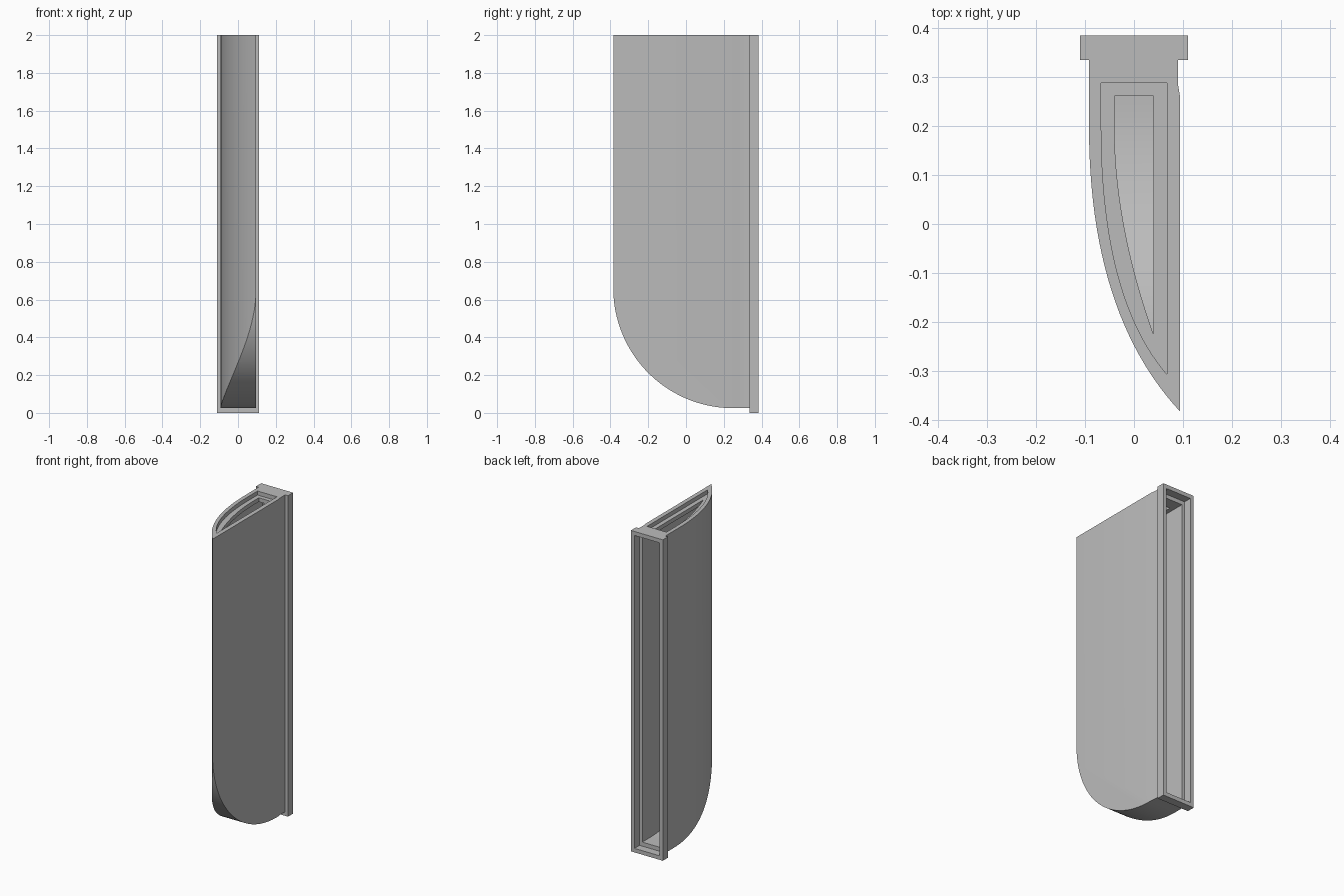
import bpy, bmesh, math
from mathutils import Vector

if "Cube" in bpy.data.objects:
    bpy.data.objects.remove(bpy.data.objects["Cube"], do_unlink=True)

grey = bpy.data.materials.new("plain grey")
grey.use_nodes = True
colour = (0.5, 0.5, 0.5, 1)
grey.diffuse_color = colour
grey.node_tree.nodes["Principled BSDF"].inputs["Base Color"].default_value = colour


def prism(name, points, direction):
    """Extrude a closed outline along a direction."""
    bm = bmesh.new()
    face = bm.faces.new([bm.verts.new(p) for p in points])
    extruded = bmesh.ops.extrude_face_region(bm, geom=[face])["geom"]
    verts = [v for v in extruded if isinstance(v, bmesh.types.BMVert)]
    bmesh.ops.translate(bm, verts=verts, vec=direction)
    bmesh.ops.recalc_face_normals(bm, faces=bm.faces)
    mesh = bpy.data.meshes.new(name)
    bm.to_mesh(mesh)
    bm.free()
    mesh.materials.append(grey)
    obj = bpy.data.objects.new(name, mesh)
    bpy.context.collection.objects.link(obj)
    return obj


def plan(name, back, start, control, end, z0, z1, steps=24):
    """Upright prism: straight left side, curved right side, square back."""
    a, b, c = Vector(start), Vector(control), Vector(end)
    outline = list(back)
    for i in range(steps + 1):
        t = i / steps
        outline.append(a * (1 - t) ** 2 + b * 2 * t * (1 - t) + c * t * t)
    return prism(name, [(p[0], p[1], z0) for p in outline], (0, 0, z1 - z0))


def side(name, radius, back, top, steps=40):
    """Side silhouette with a rounded lower front corner."""
    cy, cz = 0.25, 0.66
    outline = [(back, top), (back, cz - radius)]
    for i in range(steps + 1):
        t = math.pi / 2 * i / steps
        outline.append((cy - radius * math.sin(t), cz - radius * math.cos(t)))
    outline.append((cy - radius, top))
    return prism(name, [(-0.3, y, z) for y, z in outline], (0.6, 0, 0))


def box(name, x, y0, y1, z0, z1):
    return prism(name, [(-x, y0, z0), (x, y0, z0), (x, y1, z0), (-x, y1, z0)],
                 (0, 0, z1 - z0))


def combine(target, tool, operation):
    tool.hide_render = True
    mod = target.modifiers.new(operation, "BOOLEAN")
    mod.operation, mod.object, mod.solver = operation, tool, "EXACT"
    bpy.context.view_layer.objects.active = target
    bpy.ops.object.modifier_apply(modifier=mod.name)
    bpy.data.objects.remove(tool, do_unlink=True)


# Outer shell: curved plan trimmed by the rounded side silhouette
body = plan("hollow_housing",
            [(0.094, 0.26), (0.09, 0.285), (0.09, 0.36), (-0.092, 0.36)],
            (-0.092, 0.2), (-0.092, -0.183), (0.094, -0.383), 0, 2)
combine(body, side("shell_side", 0.635, 0.5, 2.2), "INTERSECT")

# Rear flange
combine(body, box("rear_flange", 0.11, 0.335, 0.385, 0, 2), "UNION")

# Inner cavity, open at the back
cavity = plan("cavity", [(0.067, 0.36), (-0.067, 0.36)],
              (-0.067, 0.2), (-0.067, -0.15), (0.067, -0.307), 0, 1.95)
combine(cavity, side("cavity_side", 0.61, 0.5, 2.2), "INTERSECT")
combine(body, cavity, "DIFFERENCE")

# Stepped rear opening
combine(body, box("rear_recess", 0.086, 0.335, 0.5, 0.025, 1.975), "DIFFERENCE")

# Stepped top opening
combine(body, plan("top_recess", [(0.067, 0.288), (-0.067, 0.288)],
                   (-0.067, 0.2), (-0.067, -0.15), (0.067, -0.307), 1.975, 2.1),
        "DIFFERENCE")
combine(body, plan("top_hole", [(0.04, 0.262), (-0.04, 0.262)],
                   (-0.04, 0.2), (-0.04, 0.0), (0.04, -0.226), 1.9, 2.1),
        "DIFFERENCE")

# Smooth curves, sharp edges
bpy.ops.object.select_all(action="DESELECT")
body.select_set(True)
bpy.context.view_layer.objects.active = body
bpy.ops.object.shade_smooth_by_angle(angle=math.radians(30))
